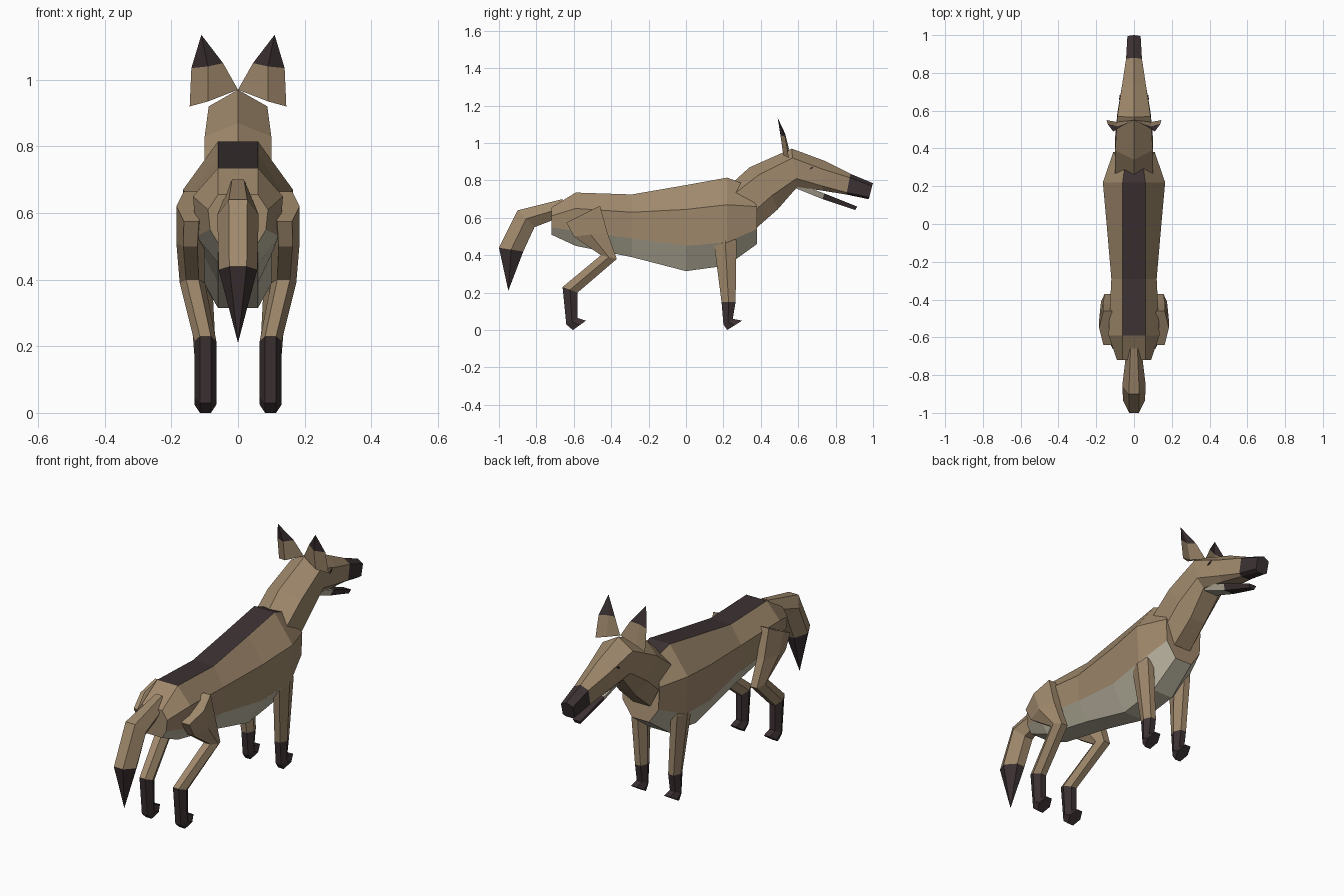
import bpy
import bmesh
import math

if "Cube" in bpy.data.objects:
    bpy.data.objects.remove(bpy.data.objects["Cube"], do_unlink=True)


def material(name, rgb):
    m = bpy.data.materials.new(name)
    m.use_nodes = True
    m.diffuse_color = (*rgb, 1)
    m.node_tree.nodes["Principled BSDF"].inputs["Base Color"].default_value = (*rgb, 1)
    return m


TAN, DARK, PALE = 0, 1, 2
PALETTE = [
    material("tan_fur", (0.35, 0.25, 0.15)),
    material("dark_brown_fur", (0.046, 0.031, 0.033)),
    material("pale_fur", (0.52, 0.48, 0.37)),
]


def loft(name, rings, colour):
    """Skin equal-sized rings; colour(segment, side) picks the material."""
    bm = bmesh.new()
    loops = [[bm.verts.new(p) for p in ring] for ring in rings]
    n, last = len(loops[0]), len(loops) - 2
    for i, (a, b) in enumerate(zip(loops, loops[1:])):
        for j in range(n):
            k = (j + 1) % n
            bm.faces.new((a[j], a[k], b[k], b[j])).material_index = colour(i, j)
    bm.faces.new(loops[0]).material_index = colour(0, 0)
    bm.faces.new(loops[-1]).material_index = colour(last, 0)
    bmesh.ops.remove_doubles(bm, verts=bm.verts, dist=1e-5)
    bmesh.ops.recalc_face_normals(bm, faces=bm.faces)
    mesh = bpy.data.meshes.new(name)
    bm.to_mesh(mesh)
    bm.free()
    for m in PALETTE:
        mesh.materials.append(m)
    ob = bpy.data.objects.new(name, mesh)
    bpy.context.collection.objects.link(ob)
    return ob


def sym(half):
    """Close a half section, listed top to bottom, across the middle plane."""
    return half + [(-x, y, z) for x, y, z in reversed(half) if x > 1e-6]


def limb_ring(side, back, front, xc, hw):
    """Six-sided limb section between a back and a front point."""
    ring = []
    for u, v in ((0, -.5), (0, .5), (.5, 1), (1, .5), (1, -.5), (.5, -1)):
        y = back[0] + u * (front[0] - back[0])
        z = back[1] + u * (front[1] - back[1])
        ring.append((side * (xc + v * hw), y, z))
    return ring


# Body: y, half width, then heights of back, flank, belly line and underside
body = [sym([(.06, y, top), (w, y, up), (w * .93, y, low), (.06, y, bot)])
        for y, w, top, up, low, bot in (
            (-.72, .09, .655, .61, .55, .51),
            (-.59, .135, .735, .65, .53, .45),
            (-.29, .12, .725, .63, .49, .39),
            (0, .145, .775, .645, .45, .315),
            (.22, .165, .815, .67, .47, .345))]
body.append(sym([(.05, .30, .785), (.11, .38, .66), (.105, .38, .54), (.05, .38, .46)]))


def body_colour(i, j):
    if j in (2, 3, 4):
        return PALE
    return DARK if j == 7 and i >= 1 else TAN


loft("body", body, body_colour)

# Neck and head in one skin, ending in the dark muzzle
neck_head = [
    [(0, .24, .78), (.10, .26, .73), (.10, .37, .64), (.05, .37, .54)],
    [(0, .34, .87), (.10, .39, .83), (.10, .46, .72), (.045, .49, .645)],
    [(0, .565, .97), (.088, .57, .92), (.088, .59, .81), (.05, .595, .765)],
    [(0, .74, .905), (.064, .73, .86), (.064, .73, .77), (.04, .73, .745)],
    [(0, .88, .835), (.042, .875, .815), (.042, .86, .735), (.025, .855, .725)],
    [(0, 1.0, .785), (.035, .995, .77), (.035, .98, .71), (.02, .975, .70)],
]
loft("neck_and_head", [sym(h) for h in neck_head],
     lambda i, j: DARK if i == 4 else TAN)

# Open lower jaw
jaw = [sym([(w, y, top), (w * .7, y - .01, bot)]) for y, w, top, bot in (
    (.58, .055, .79, .765), (.74, .04, .73, .70), (.915, .022, .66, .642))]
loft("lower_jaw", jaw, lambda i, j: DARK if i else PALE)

# Drooping tail with a dark tip
tail = []
for top, bot, w in (((-.66, .70), (-.68, .60), .04), ((-.90, .64), (-.81, .55), .062),
                    ((-1.0, .44), (-.87, .42), .058), ((-.95, .21), (-.95, .21), 0)):
    mid = [(a + b) / 2 for a, b in zip(top, bot)]
    if w:
        tail.append(sym([(w * .45, *top), (w, *mid), (w * .4, *bot)]))
    else:
        tail.append([(0, *top)] * 6)
loft("tail", tail, lambda i, j: DARK if i == 2 else TAN)

# Paired parts
HIND = [((-.64, .575), (-.46, .665), .14, .045), ((-.60, .50), (-.42, .52), .143, .042),
        ((-.455, .40), (-.37, .38), .137, .038), ((-.66, .23), (-.58, .20), .098, .033),
        ((-.64, .03), (-.58, .065), .098, .033), ((-.605, 0), (-.535, .05), .098, .033)]
FORE = [((.19, .54), (.25, .54), .12, .03), ((.15, .46), (.27, .47), .118, .037),
        ((.19, .15), (.265, .15), .097, .032), ((.20, .03), (.25, .06), .097, .032),
        ((.22, 0), (.30, .05), .097, .032)]

for s, word in ((1, "left"), (-1, "right")):
    loft(word + "_hind_leg", [limb_ring(s, *r) for r in HIND],
         lambda i, j: DARK if i >= 3 else TAN)
    loft(word + "_fore_leg", [limb_ring(s, *r) for r in FORE],
         lambda i, j: DARK if i >= 2 else TAN)

    # Ear: inner edge, back crease, outer edge, front hollow
    ear = [[(0, .55, .97), (.09, .52, .935), (.145, .55, .92), (.09, .54, .935)],
           [(.045, .53, 1.05), (.09, .505, 1.04), (.14, .53, 1.035), (.09, .517, 1.04)],
           [(.11, .49, 1.135)] * 4]
    loft(word + "_ear", [[(s * x, y, z) for x, y, z in r] for r in ear],
         lambda i, j: DARK if i else TAN)

    # Eye: thin slanted plate on the side of the head
    outline = [(-.012, -.008), (.004, -.003), (.012, .009), (-.002, .005)]
    eye = [[(s * (.0755 + d - .15 * a), .67 + a, .865 + b) for a, b in outline]
           for d in (-.004, .002)]
    loft(word + "_eye", eye, lambda i, j: DARK)
